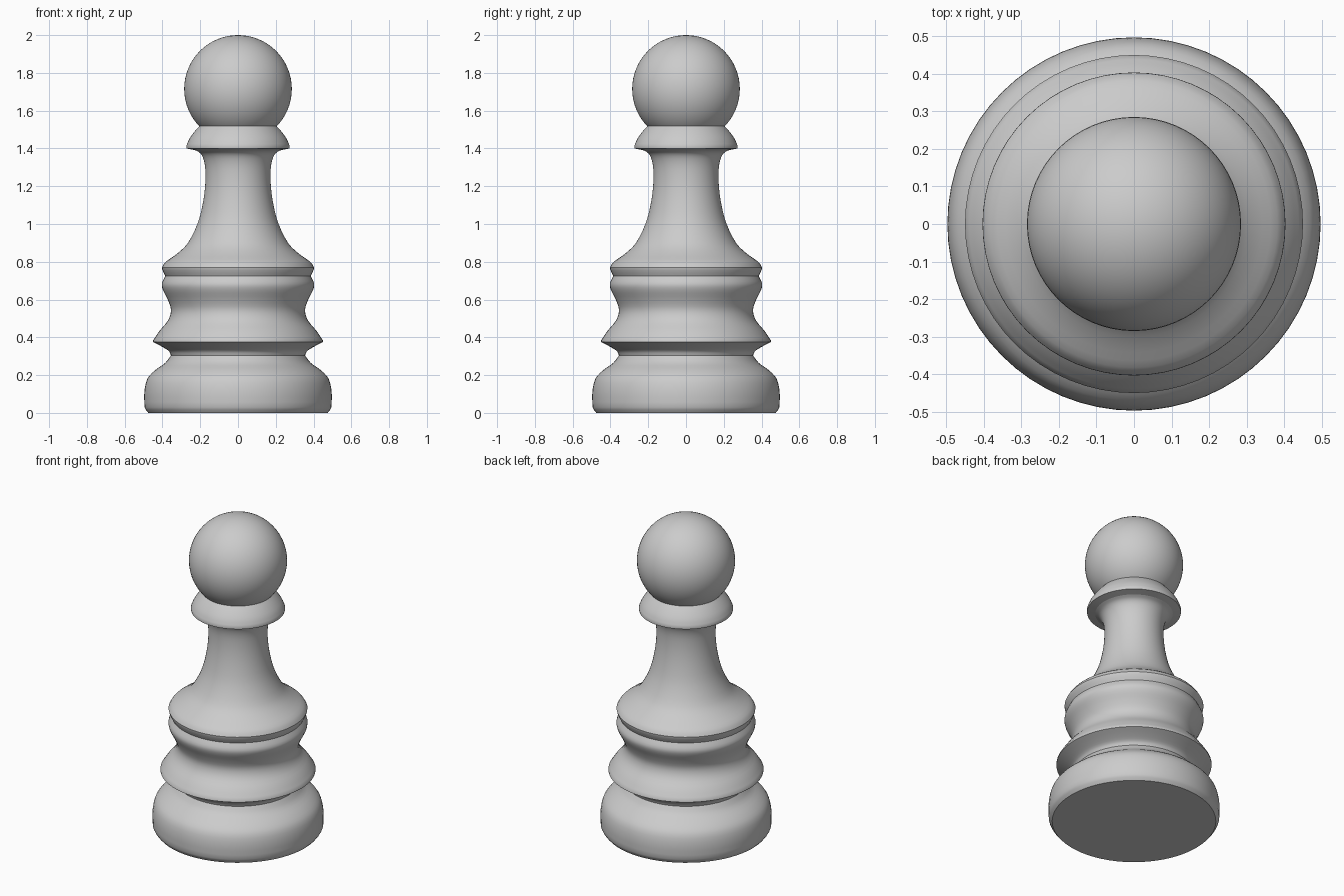
import bpy, bmesh, math
from mathutils import Vector

if "Cube" in bpy.data.objects:
    bpy.data.objects.remove(bpy.data.objects["Cube"])

SIDES = 64


def smooth_run(points, steps=3):
    """Catmull-Rom curve through (radius, height) points."""
    p = [Vector(q) for q in points]
    p = [2 * p[0] - p[1]] + p + [2 * p[-1] - p[-2]]
    out = []
    for a, b, c, d in zip(p, p[1:], p[2:], p[3:]):
        for i in range(steps):
            t = i / steps
            out.append(0.5 * (2 * b + (c - a) * t + (2 * a - 5 * b + 4 * c - d) * t * t
                              + (3 * b - a - 3 * c + d) * t ** 3))
    return out + [p[-2]]


def lathe(name, profile, cap_bottom=False):
    bm = bmesh.new()
    rings = [[bm.verts.new((r * math.cos(2 * math.pi * i / SIDES),
                            r * math.sin(2 * math.pi * i / SIDES), z))
              for i in range(SIDES)] for r, z in profile]
    for lo, hi in zip(rings, rings[1:]):
        for i in range(SIDES):
            j = (i + 1) % SIDES
            bm.faces.new((lo[i], lo[j], hi[j], hi[i]))
    if cap_bottom:
        bm.faces.new(rings[0][::-1])
    mesh = bpy.data.meshes.new(name)
    bm.to_mesh(mesh)
    bm.free()
    obj = bpy.data.objects.new(name, mesh)
    bpy.context.collection.objects.link(obj)
    finish(obj)


def finish(obj):
    bpy.ops.object.select_all(action='DESELECT')
    obj.select_set(True)
    bpy.context.view_layer.objects.active = obj
    bpy.ops.object.shade_smooth_by_angle(angle=math.radians(35))


# Foot
lathe("base", [Vector((0.475, 0.0)), Vector((0.488, 0.016))] + smooth_run(
    [(0.495, 0.03), (0.496, 0.11), (0.48, 0.18), (0.44, 0.225),
     (0.385, 0.265), (0.355, 0.305)]), cap_bottom=True)

# Lower flared ring and waist, up to the groove
lathe("lower_ring", smooth_run([(0.355, 0.305), (0.367, 0.328), (0.405, 0.352), (0.45, 0.375)])
      + smooth_run([(0.45, 0.383), (0.415, 0.435), (0.37, 0.49), (0.355, 0.545),
                    (0.372, 0.60), (0.397, 0.65), (0.403, 0.685), (0.385, 0.725)]))

# Shoulder and concave stem
lathe("stem", smooth_run([(0.385, 0.725), (0.395, 0.745), (0.401, 0.76)])
      + smooth_run([(0.403, 0.77), (0.382, 0.80), (0.32, 0.845), (0.265, 0.90),
                    (0.215, 1.0), (0.188, 1.1), (0.174, 1.2), (0.173, 1.29),
                    (0.183, 1.345), (0.20, 1.375), (0.225, 1.39)]))

# Collar under the head
lathe("collar", [Vector((0.225, 1.39)), Vector((0.272, 1.40))] + smooth_run(
    [(0.274, 1.412), (0.258, 1.45), (0.232, 1.487), (0.203, 1.52)]))

# Ball head
bpy.ops.mesh.primitive_uv_sphere_add(segments=SIDES, ring_count=32, radius=0.285,
                                     location=(0, 0, 1.715))
head = bpy.context.object
head.name = "head"
finish(head)
